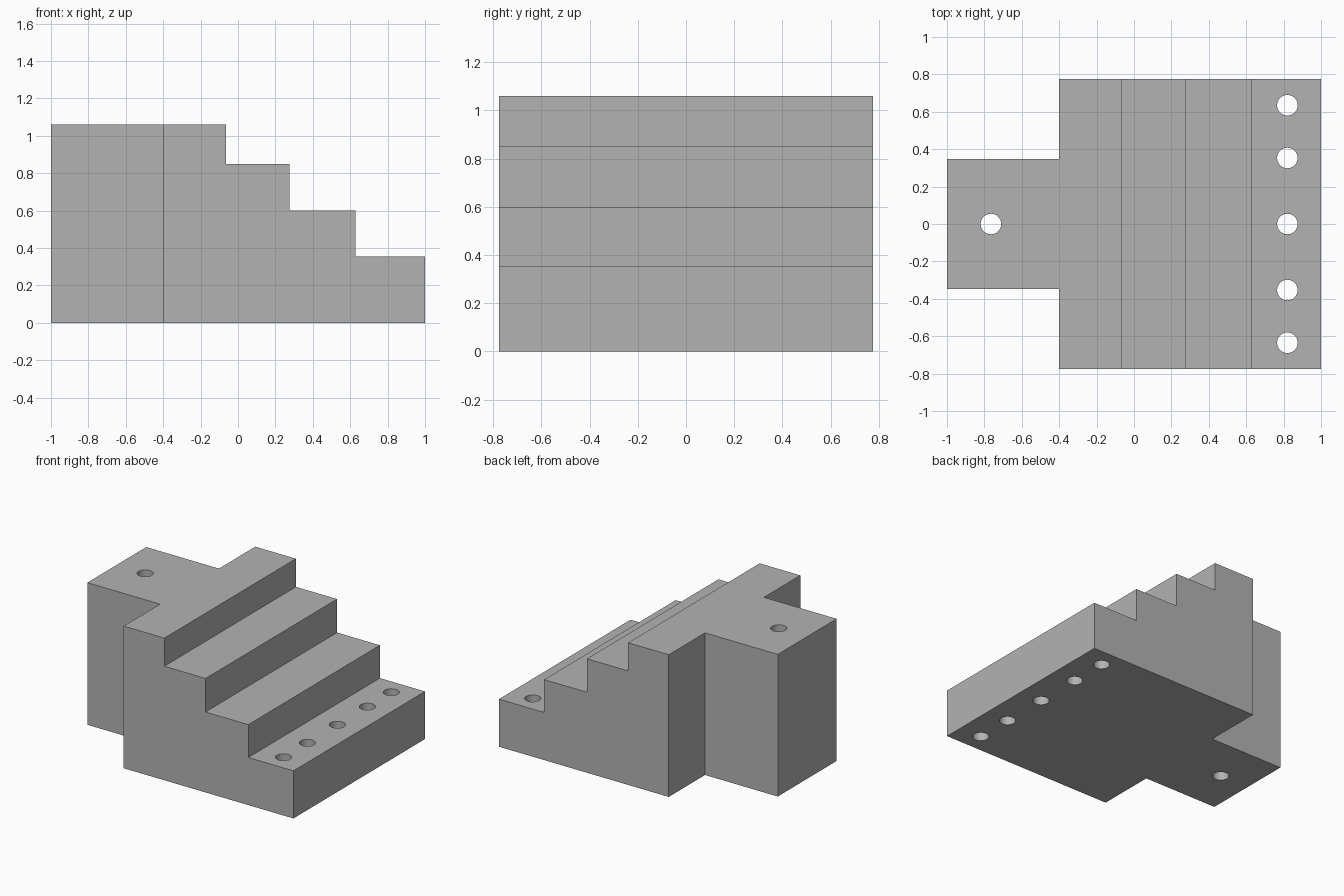
import bpy
import bmesh
from math import radians
from mathutils import Vector

cube = bpy.data.objects.get("Cube")
if cube:
    bpy.data.objects.remove(cube, do_unlink=True)

HEIGHT = 1.06
HALF_WIDTH = 0.775
TAIL_HALF_WIDTH = 0.347
HOLE_RADIUS = 0.055

grey = bpy.data.materials.new("plain grey")
grey.use_nodes = True
colour = (0.45, 0.45, 0.45, 1)
grey.diffuse_color = colour
grey.node_tree.nodes["Principled BSDF"].inputs["Base Color"].default_value = colour


def add_object(name, bm):
    bmesh.ops.recalc_face_normals(bm, faces=bm.faces)
    mesh = bpy.data.meshes.new(name)
    bm.to_mesh(mesh)
    bm.free()
    mesh.materials.append(grey)
    obj = bpy.data.objects.new(name, mesh)
    bpy.context.collection.objects.link(obj)
    return obj


def prism(name, outline, offset):
    """Extrude a flat outline along an offset."""
    bm = bmesh.new()
    face = bm.faces.new([bm.verts.new(p) for p in outline])
    top = bmesh.ops.extrude_face_region(bm, geom=[face], use_keep_orig=True)
    verts = [v for v in top["geom"] if isinstance(v, bmesh.types.BMVert)]
    bmesh.ops.translate(bm, verts=verts, vec=Vector(offset))
    return add_object(name, bm)


def hole_cutter(name, x, y):
    bpy.ops.mesh.primitive_cylinder_add(
        vertices=32, radius=HOLE_RADIUS, depth=3, location=(x, y, HEIGHT / 2))
    obj = bpy.context.object
    obj.name = name
    obj.data.materials.append(grey)
    return obj


def cut(target, cutter):
    cutter.hide_render = True
    mod = target.modifiers.new("cut", "BOOLEAN")
    mod.operation = "DIFFERENCE"
    mod.solver = "EXACT"
    mod.object = cutter
    bpy.context.view_layer.objects.active = target
    bpy.ops.object.modifier_apply(modifier=mod.name)
    bpy.data.objects.remove(cutter, do_unlink=True)


# T-shaped block: wide body with a narrow tail
w, t = HALF_WIDTH, TAIL_HALF_WIDTH
footprint = [(-1, -t), (-0.4, -t), (-0.4, -w), (1, -w),
             (1, w), (-0.4, w), (-0.4, t), (-1, t)]
block = prism("stepped_block", [(x, y, 0) for x, y in footprint], (0, 0, HEIGHT))

# Steps descending toward +x, removed with one staircase profile
steps = [(-0.065, 0.85), (0.275, 0.6), (0.628, 0.355)]
profile = [(steps[0][0], 2)]
for i, (x, z) in enumerate(steps):
    end = steps[i + 1][0] if i + 1 < len(steps) else 2
    profile += [(x, z), (end, z)]
profile.append((2, 2))
cut(block, prism("step_cutter", [(x, -1, z) for x, z in profile], (0, 2, 0)))

# Through holes: a row in the lowest step and one in the tail
for y in (-0.635, -0.353, 0, 0.353, 0.635):
    cut(block, hole_cutter("step_hole_cutter", 0.82, y))
cut(block, hole_cutter("tail_hole_cutter", -0.765, 0))

# Smooth hole walls, sharp block edges
bpy.ops.object.select_all(action="DESELECT")
block.select_set(True)
bpy.context.view_layer.objects.active = block
bpy.ops.object.shade_smooth_by_angle(angle=radians(30))
